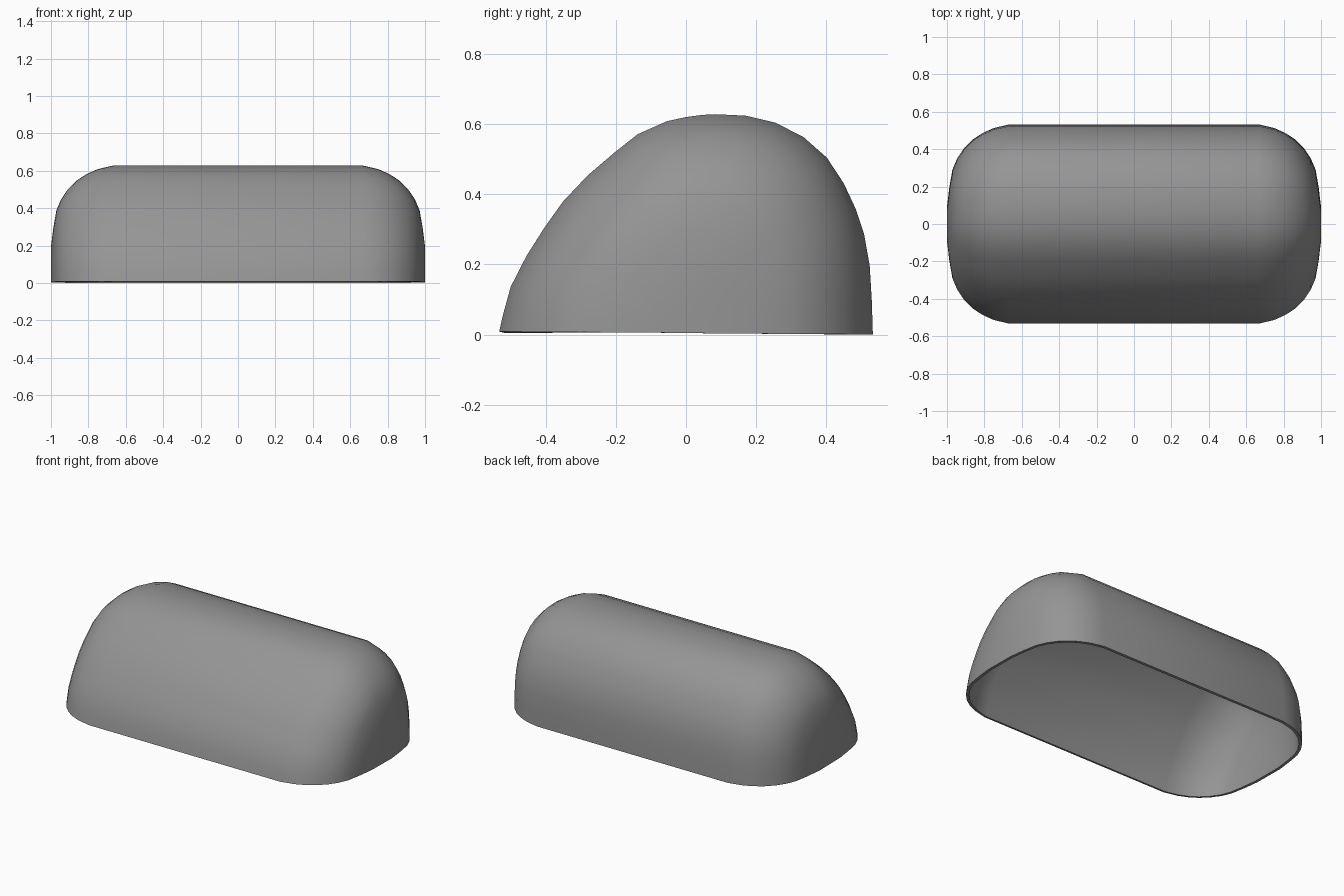
import bpy, bmesh

if "Cube" in bpy.data.objects:
    bpy.data.objects.remove(bpy.data.objects["Cube"])

# Side profile (y, z), from front foot over the crown to the back foot
PROFILE = [(-0.533, 0.012), (-0.522, 0.06), (-0.5, 0.14), (-0.455, 0.228), (-0.403, 0.31),
           (-0.35, 0.384), (-0.28, 0.458), (-0.205, 0.522), (-0.138, 0.575), (-0.055, 0.612),
           (0.0, 0.624), (0.045, 0.63), (0.085, 0.632), (0.17, 0.628), (0.255, 0.608),
           (0.335, 0.567), (0.402, 0.508), (0.45, 0.435), (0.485, 0.36), (0.508, 0.29),
           (0.524, 0.2), (0.53, 0.1), (0.533, 0.004)]
# Rounded end: (x, inset from the full profile)
END = [(0.665, 0.0), (0.75, 0.02), (0.81, 0.047), (0.86, 0.08), (0.91, 0.13),
       (0.945, 0.182), (0.971, 0.243), (0.987, 0.335), (0.999, 0.433)]

bm = bmesh.new()


def section(x, inset):
    sy, sz = 1 - inset / 0.533, 1 - inset / 0.632
    base = 0.008
    return [bm.verts.new((x, y * sy, base + (z - base) * sz)) for y, z in PROFILE]


# Loft the sections from the left end to the right end
stations = [(-x, d) for x, d in reversed(END)] + END
rings = [section(x, d) for x, d in stations]
for a, b in zip(rings, rings[1:]):
    for i in range(len(PROFILE) - 1):
        bm.faces.new((a[i], b[i], b[i + 1], a[i + 1]))

# Close the flat middle of both ends, leaving the bottom open
bm.faces.new(rings[0])
bm.faces.new(rings[-1][::-1])
bmesh.ops.recalc_face_normals(bm, faces=bm.faces)
if sum(f.normal.z * f.calc_area() for f in bm.faces) < 0:
    bmesh.ops.reverse_faces(bm, faces=bm.faces)

mesh = bpy.data.meshes.new("shell_cover")
bm.to_mesh(mesh)
bm.free()
shell = bpy.data.objects.new("shell_cover", mesh)
bpy.context.collection.objects.link(shell)

# Dark grey finish
grey = bpy.data.materials.new("dark_grey")
grey.diffuse_color = (0.3, 0.3, 0.3, 1)
grey.use_nodes = True
grey.node_tree.nodes["Principled BSDF"].inputs["Base Color"].default_value = grey.diffuse_color
mesh.materials.append(grey)

# Thin wall, grown inwards
wall = shell.modifiers.new("wall", 'SOLIDIFY')
wall.thickness = 0.018
wall.offset = -1

bpy.context.view_layer.objects.active = shell
shell.select_set(True)
bpy.ops.object.modifier_apply(modifier="wall")
bpy.ops.object.shade_smooth_by_angle(angle=0.6)

# Stand on the ground
low = min(v.co.z for v in shell.data.vertices)
for v in shell.data.vertices:
    v.co.z -= low
